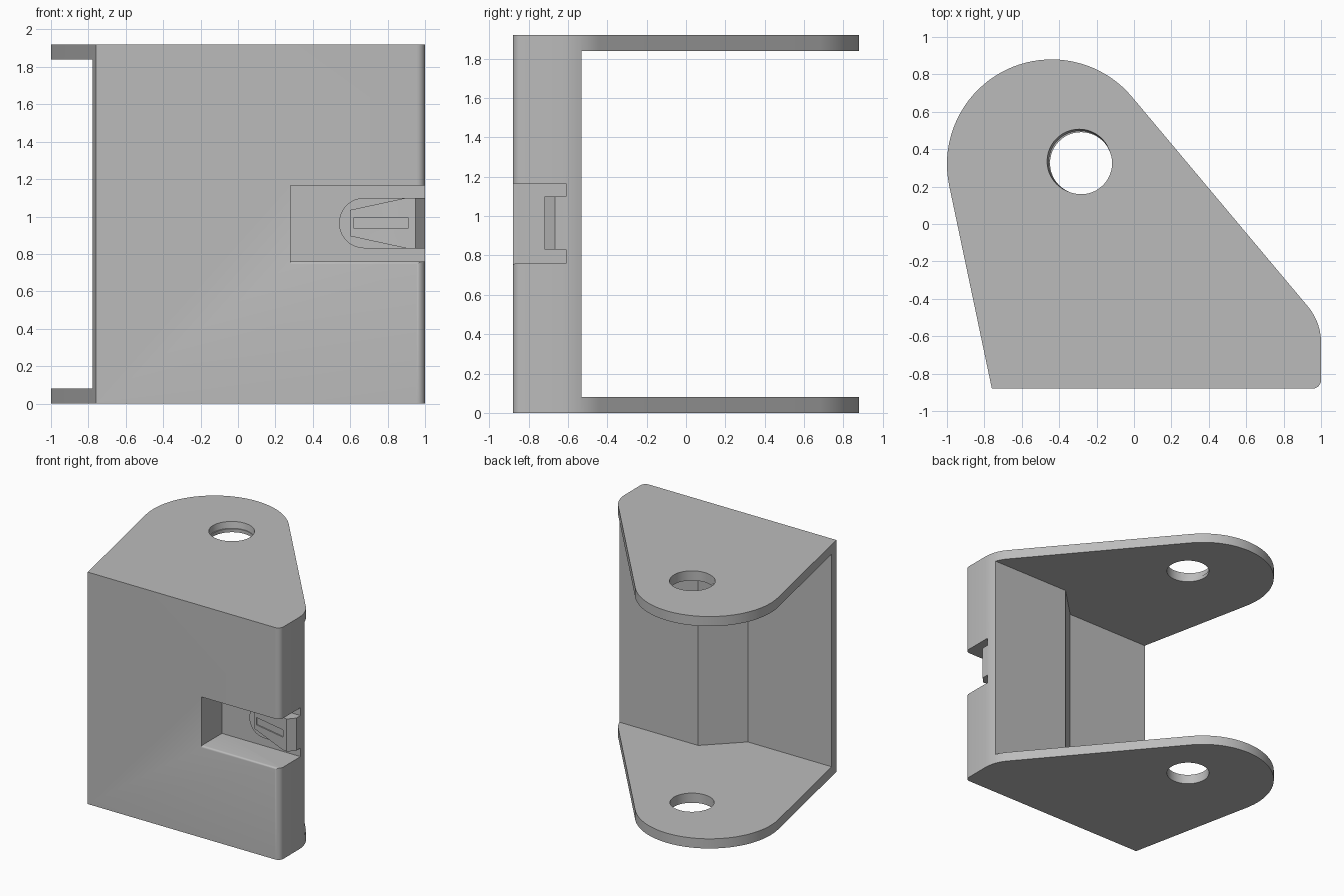
import bpy, bmesh, math
from mathutils import Vector

if "Cube" in bpy.data.objects:
    bpy.data.objects.remove(bpy.data.objects["Cube"])

grey = bpy.data.materials.new("plain_grey")
grey.diffuse_color = (0.5, 0.5, 0.5, 1)
grey.use_nodes = True
grey.node_tree.nodes["Principled BSDF"].inputs["Base Color"].default_value = grey.diffuse_color


def arc(cx, cy, r, a0, a1, n):
    """Points on an arc, angles in degrees."""
    return [(cx + r * math.cos(math.radians(a0 + (a1 - a0) * i / n)),
             cy + r * math.sin(math.radians(a0 + (a1 - a0) * i / n))) for i in range(n + 1)]


def loft(name, lower, upper):
    """Closed solid between two matching rings of 3D points."""
    bm = bmesh.new()
    a = [bm.verts.new(p) for p in lower]
    b = [bm.verts.new(p) for p in upper]
    n = len(a)
    bm.faces.new(a[::-1])
    bm.faces.new(b)
    for i in range(n):
        j = (i + 1) % n
        bm.faces.new((a[i], a[j], b[j], b[i]))
    bmesh.ops.recalc_face_normals(bm, faces=bm.faces)
    me = bpy.data.meshes.new(name)
    bm.to_mesh(me)
    bm.free()
    me.materials.append(grey)
    ob = bpy.data.objects.new(name, me)
    bpy.context.collection.objects.link(ob)
    return ob


def prism_z(name, pts, z0, z1):
    return loft(name, [(x, y, z0) for x, y in pts], [(x, y, z1) for x, y in pts])


def prism_y(name, pts, y0, y1):
    return loft(name, [(x, y0, z) for x, z in pts], [(x, y1, z) for x, z in pts])


def boolean(ob, tool, op='DIFFERENCE'):
    """Apply a boolean and delete its cutter."""
    bpy.context.view_layer.objects.active = ob
    m = ob.modifiers.new("cut", 'BOOLEAN')
    m.operation, m.object, m.solver = op, tool, 'EXACT'
    bpy.ops.object.modifier_apply(modifier=m.name)
    bpy.data.objects.remove(tool)


def smooth(ob):
    bpy.ops.object.select_all(action='DESELECT')
    ob.select_set(True)
    bpy.context.view_layer.objects.active = ob
    bpy.ops.object.shade_smooth_by_angle(angle=math.radians(30))


# Bracket: full-height solid with the plate outline
outline = [(-0.76, -0.88)]
outline += arc(0.955, -0.835, 0.045, -90, 0, 6)
outline += arc(0.70, -0.634, 0.30, 0, 40, 10)
outline += arc(-0.44, 0.32, 0.56, 40, 191.5, 40)
bracket = prism_z("bracket", outline, 0, 1.92)

# Open space between the plates, leaving the stepped front wall
space = [(-1.5, -0.795), (-0.01, -0.795), (0.26, -0.53), (1.5, -0.53), (1.5, 1.5), (-1.5, 1.5)]
boolean(bracket, prism_z("space_cutter", space, 0.08, 1.84))

# Pin holes: straight below, stepped and slightly offset above
def ring(cx, cy, r, z):
    return [(x, y, z) for x, y in arc(cx, cy, r, 0, 360, 48)[:-1]]

boolean(bracket, loft("lower_hole", ring(-0.283, 0.325, 0.166, -0.1), ring(-0.283, 0.325, 0.166, 0.5)))
boolean(bracket, loft("upper_hole", ring(-0.283, 0.325, 0.166, 1.5), ring(-0.283, 0.325, 0.166, 2.1)))
boolean(bracket, loft("upper_hole_step", ring(-0.288, 0.330, 0.168, 1.868), ring(-0.296, 0.338, 0.174, 1.95)))

# Latch pocket with a rounded lower lip
pocket = [(-1.0, 0.745), (-0.88, 0.745)] + arc(-0.865, 0.745, 0.015, 180, 90, 4)[1:]
pocket += [(-0.61, 0.76), (-0.61, 1.165), (-1.0, 1.165)]
boolean(bracket, loft("pocket_cutter", [(0.28, y, z) for y, z in pocket],
                      [(1.2, y, z) for y, z in pocket]))
smooth(bracket)

# Latch base: low pad with a round end
ZC = 0.965
pad = [(1.0, ZC - 0.135), (1.0, ZC + 0.135)] + [(x, ZC + z) for x, z in arc(0.675, 0, 0.135, 90, 270, 16)]
smooth(prism_y("latch_pad", pad, -0.622, -0.605))

# Latch ramp: tapered in front view, rising towards a chamfered right end
taper = [(0.60, ZC - 0.07), (0.90, ZC - 0.135), (1.0, ZC - 0.135),
         (1.0, ZC + 0.135), (0.90, ZC + 0.135), (0.60, ZC + 0.07)]
ramp = prism_y("latch_ramp", taper, -0.9, -0.605)
side = [(0.5, -0.6), (0.5, -0.635), (0.62, -0.645), (0.95, -0.72), (1.0, -0.665), (1.1, -0.555), (1.1, -0.5)]
boolean(ramp, prism_z("ramp_profile", side, 0.7, 1.3), 'INTERSECT')

# Slot along the ramp
slot = [(0.62, -0.635), (0.91, -0.701), (0.91, -0.8), (0.62, -0.8)]
boolean(ramp, prism_z("slot_cutter", slot, ZC - 0.03, ZC + 0.03))
smooth(ramp)
